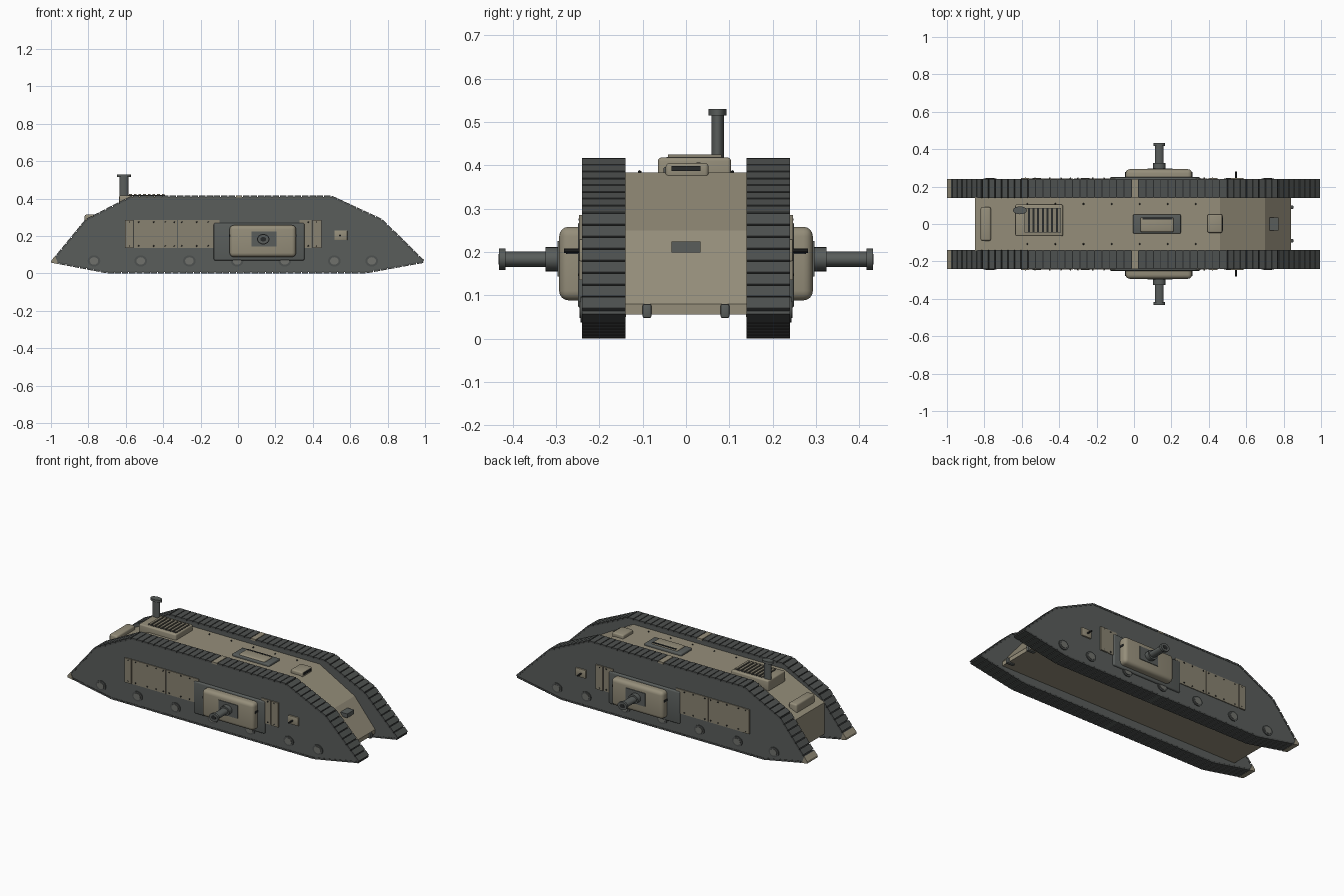
import bpy, bmesh, math
from mathutils import Matrix, Vector

if "Cube" in bpy.data.objects:
    bpy.data.objects.remove(bpy.data.objects["Cube"])


def material(name, c):
    m = bpy.data.materials.new(name)
    m.diffuse_color = (*c, 1)
    m.use_nodes = True
    m.node_tree.nodes["Principled BSDF"].inputs["Base Color"].default_value = m.diffuse_color
    return m


TAN = material("khaki paint", (0.30, 0.27, 0.195))
PANEL = material("weathered khaki", (0.25, 0.225, 0.165))
GREY = material("grey steel", (0.10, 0.11, 0.105))
TRACK = material("track steel", (0.076, 0.082, 0.079))
DARK = material("dark gap", (0.022, 0.024, 0.024))
WHEEL = material("wheel grey", (0.16, 0.165, 0.15))


def finish(name, bm, mats, smooth=False):
    bmesh.ops.recalc_face_normals(bm, faces=bm.faces[:])
    me = bpy.data.meshes.new(name)
    bm.to_mesh(me)
    bm.free()
    ob = bpy.data.objects.new(name, me)
    bpy.context.collection.objects.link(ob)
    for m in mats:
        me.materials.append(m)
    if smooth:
        bpy.ops.object.select_all(action='DESELECT')
        ob.select_set(True)
        bpy.context.view_layer.objects.active = ob
        bpy.ops.object.shade_smooth_by_angle(angle=math.radians(35))
    return ob


def box(name, x, y, z, mat, bevel=0.0, seg=3):
    """Box from ranges, with optionally rounded edges."""
    bm = bmesh.new()
    size = [abs(r[1] - r[0]) for r in (x, y, z)]
    mid = [(r[0] + r[1]) / 2 for r in (x, y, z)]
    bmesh.ops.create_cube(bm, size=1, matrix=Matrix.Translation(mid) @ Matrix.Diagonal((*size, 1)))
    if bevel:
        bmesh.ops.bevel(bm, geom=bm.edges[:], offset=bevel, segments=seg, profile=0.5, affect='EDGES')
    return finish(name, bm, [mat], bevel > 0)


def tube(name, center, axis, rx, r2, length, mat, n=24, tip=1.0):
    """Elliptical cylinder along y or z; rx is its radius along x."""
    bm = bmesh.new()
    rot = Matrix.Rotation(math.pi / 2, 4, 'X') if axis == 'y' else Matrix()
    bmesh.ops.create_cone(bm, cap_ends=True, segments=n, radius1=1, radius2=tip, depth=length,
                          matrix=Matrix.Translation(center) @ rot @ Matrix.Diagonal((rx, r2, 1, 1)))
    return finish(name, bm, [mat], True)


def prism(name, pts, y0, y1, mats, rim=0):
    """Side profile in x, z extruded across y; rim faces may take another material."""
    bm = bmesh.new()
    f = bm.faces.new([bm.verts.new((x, y0, z)) for x, z in pts])
    ext = bmesh.ops.extrude_face_region(bm, geom=[f])
    bmesh.ops.translate(bm, vec=(0, y1 - y0, 0), verts=[v for v in ext['geom'] if isinstance(v, bmesh.types.BMVert)])
    bm.normal_update()
    for f in bm.faces:
        f.material_index = rim if abs(f.normal.y) < 0.5 else 0
    return finish(name, bm, mats)


def rivets(name, points, mat, r=0.005):
    bm = bmesh.new()
    for p in points:
        bmesh.ops.create_icosphere(bm, subdivisions=1, radius=r, matrix=Matrix.Translation(p))
    return finish(name, bm, [mat])


# Central hull
prism("hull", [(-0.85, 0.055), (-0.85, 0.25), (-0.57, 0.383), (0.46, 0.383), (0.70, 0.25),
               (0.84, 0.08), (0.84, 0.055)], -0.145, 0.145, [TAN])
rivets("roof_rivets", [(-0.57 + 0.15 * i, s * 0.107, 0.384) for i in range(7) for s in (-1, 1)], DARK)

# Track frames and links
LOOP = [(-0.992, 0.064), (-0.81, 0.285), (-0.565, 0.41), (0.497, 0.41), (0.767, 0.285),
        (0.992, 0.064), (0.685, 0.008), (-0.70, 0.008)]


def track_links(name, y):
    bm = bmesh.new()
    for i, a in enumerate(LOOP):
        a, b = Vector(a), Vector(LOOP[(i + 1) % len(LOOP)])
        d = b - a
        n = round(d.length / 0.039)
        step = d.length / n
        ang = math.atan2(d.y, d.x)
        middle = min(range(n), key=lambda k: abs((a + d * (k + 0.5) / n).x - 0.005))
        for k in range(n):
            p = a + d * (k + 0.5) / n + Vector((-d.y, d.x)).normalized() * 0.002
            old = set(bm.faces)
            bmesh.ops.create_cube(bm, size=1, matrix=Matrix.Translation((p.x, y, p.y))
                                  @ Matrix.Rotation(-ang, 4, 'Y')
                                  @ Matrix.Diagonal((step * 0.88, 0.1, 0.011, 1)))
            # Joining link on the long runs
            idx = {2: 1, 6: 2}.get(i, 0) if k == middle else 0
            for f in set(bm.faces) - old:
                f.material_index = idx
    finish(name, bm, [TRACK, TAN, GREY])


for s, side in ((-1, "right"), (1, "left")):
    def yr(a, b):
        return (s * a, s * b)

    prism(side + "_track_frame", LOOP, s * 0.141, s * 0.238, [GREY, DARK], 1)
    track_links(side + "_track_links", s * 0.19)
    prism(side + "_rear_tip", [(-1.0, 0.058), (-0.998, 0.07), (-0.977, 0.094), (-0.962, 0.05)],
          s * 0.139, s * 0.241, [TAN])

    # Riveted side panels with end strips
    for i, (x0, x1, t) in enumerate([(-0.605, -0.56, 0.247), (-0.557, -0.325, 0.243), (-0.321, -0.10, 0.243),
                                     (0.33, 0.392, 0.243), (0.398, 0.447, 0.247)]):
        box(f"{side}_side_panel_{i}", (x0, x1), yr(0.23, t), (0.135, 0.285), PANEL)
    xs = [-0.58, -0.53, -0.45, -0.39, -0.34, -0.30, -0.22, -0.16, 0.375, 0.42]
    rivets(side + "_panel_rivets", [(x, s * 0.245, z) for x in xs for z in (0.147, 0.275)], DARK, 0.0045)

    # Sponson with gun
    box(side + "_sponson_base", (-0.13, 0.355), yr(0.20, 0.25), (0.07, 0.27), GREY, 0.008)
    box(side + "_sponson", (-0.045, 0.31), yr(0.20, 0.293), (0.088, 0.258), TAN, 0.022, 4)
    for x in (-0.044, 0.309):
        box(side + "_sponson_slit", (x - 0.004, x + 0.004), yr(0.243, 0.277), (0.195, 0.208), DARK)
    box(side + "_gun_port", (0.073, 0.205), yr(0.28, 0.297), (0.143, 0.225), GREY)
    for part, y0, y1, rx, rz in (("mantlet", 0.29, 0.325, 0.033, 0.028), ("barrel", 0.32, 0.42, 0.024, 0.018),
                                 ("muzzle", 0.417, 0.432, 0.031, 0.025)):
        tube(f"{side}_gun_{part}", (0.135, s * (y0 + y1) / 2, 0.183), 'y', rx, rz, y1 - y0, GREY)
    tube(side + "_gun_bore", (0.135, s * 0.4322, 0.183), 'y', 0.016, 0.012, 0.002, DARK)

    # Small side port with pin
    box(side + "_pistol_port", (0.515, 0.585), yr(0.23, 0.247), (0.178, 0.23), TAN, 0.004, 2)
    tube(side + "_port_pin", (0.545, s * 0.262, 0.203), 'y', 0.005, 0.005, 0.04, DARK, 10)

    # Wheel hubs along the lower edge
    for i, x in enumerate((-0.77, -0.52, -0.26, -0.005, 0.25, 0.515, 0.715)):
        tube(f"{side}_wheel_{i}", (x, s * 0.24, 0.067), 'y', 0.034, 0.03, 0.008, TRACK, 20)
        tube(f"{side}_wheel_hub_{i}", (x, s * 0.242, 0.067), 'y', 0.023, 0.02, 0.009, WHEEL, 16)

    # Tow hooks under the nose
    box(side + "_tow_hook", (0.80, 0.852), yr(0.08, 0.10), (0.047, 0.08), GREY, 0.004, 2)

# Nose vision block
box("nose_vision_block", (0.725, 0.772), (-0.034, 0.034), (0.199, 0.224), GREY)

# Roof cupola
box("cupola_base", (-0.005, 0.25), (-0.052, 0.052), (0.37, 0.397), GREY, 0.006)
box("cupola_lid", (0.035, 0.212), (-0.043, 0.036), (0.38, 0.405), TAN, 0.008)
box("cupola_slit", (0.045, 0.205), (0.024, 0.034), (0.398, 0.4065), DARK)

# Front roof hatch
box("front_hatch", (0.393, 0.472), (-0.047, 0.052), (0.37, 0.405), TAN, 0.008)
box("front_hatch_slit", (0.466, 0.477), (-0.034, 0.034), (0.387, 0.399), DARK)

# Engine vent with slats
box("engine_vent", (-0.635, -0.38), (-0.065, 0.104), (0.35, 0.418), TAN, 0.008)
box("vent_recess", (-0.585, -0.39), (-0.045, 0.085), (0.41, 0.4195), DARK)
for i in range(8):
    x = -0.575 + i * 0.025
    box(f"vent_slat_{i}", (x - 0.007, x + 0.007), (-0.042, 0.082), (0.415, 0.425), PANEL)

# Exhaust stack
tube("exhaust_pipe", (-0.61, 0.073, 0.45), 'z', 0.024, 0.0145, 0.14, GREY)
tube("exhaust_cap", (-0.61, 0.073, 0.5225), 'z', 0.037, 0.021, 0.015, GREY)

# Rear stowage box
box("rear_stowage", (-0.82, -0.765), (-0.09, 0.09), (0.23, 0.315), TAN, 0.01)
